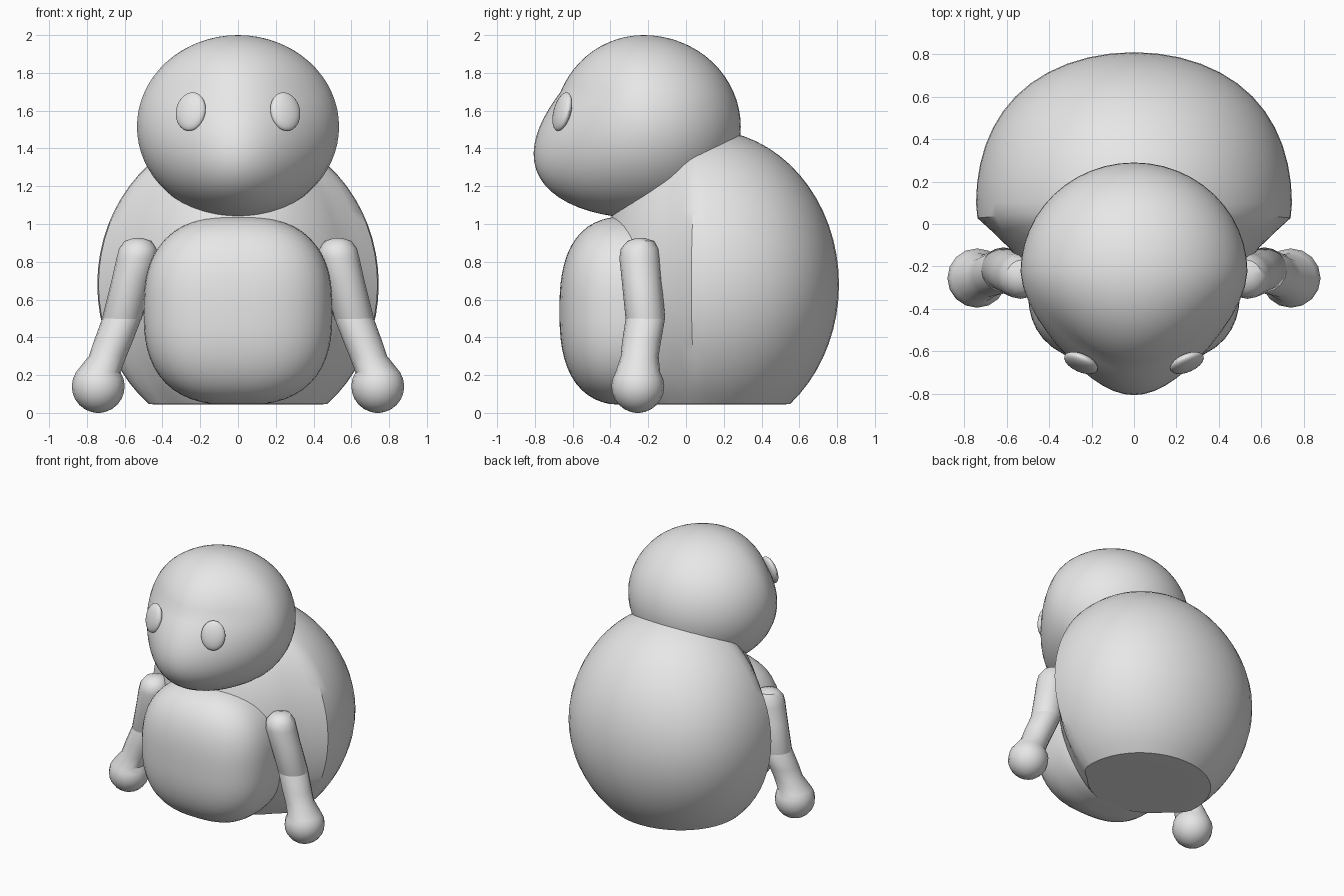
import bpy, bmesh, math
from mathutils import Vector, Matrix

if "Cube" in bpy.data.objects:
    bpy.data.objects.remove(bpy.data.objects["Cube"], do_unlink=True)

GREY = (0.8, 0.8, 0.8, 1.0)
grey = bpy.data.materials.new("plain_grey")
grey.use_nodes = True
grey.diffuse_color = GREY
grey.node_tree.nodes["Principled BSDF"].inputs["Base Color"].default_value = GREY


def finish(bm, name):
    """Turn a bmesh into a smooth grey object."""
    bmesh.ops.recalc_face_normals(bm, faces=bm.faces)
    mesh = bpy.data.meshes.new(name)
    bm.to_mesh(mesh)
    bm.free()
    mesh.materials.append(grey)
    obj = bpy.data.objects.new(name, mesh)
    bpy.context.collection.objects.link(obj)
    bpy.ops.object.select_all(action='DESELECT')
    obj.select_set(True)
    bpy.context.view_layer.objects.active = obj
    bpy.ops.object.shade_smooth_by_angle(angle=math.radians(35))
    return obj


def shaped_sphere(name, shape, segments=48, rings=32):
    """Unit sphere whose every point is moved by the shape rule."""
    bm = bmesh.new()
    bmesh.ops.create_uvsphere(bm, u_segments=segments, v_segments=rings, radius=1)
    for v in bm.verts:
        v.co = shape(v.co.copy())
    return finish(bm, name)


def clamp(t):
    return max(0.0, min(1.0, t))


def soft_power(t, p):
    return math.copysign(abs(t) ** p, t)


def loft(name, rings, side, sides=16):
    """Closed limb through horizontal rings of (x, y, z, radius)."""
    bm = bmesh.new()
    loops = []
    for x, y, z, r in rings:
        loops.append([bm.verts.new((side * (x + r * math.cos(a)), y + r * math.sin(a), z))
                      for a in (math.tau * i / sides for i in range(sides))])
    for low, high in zip(loops, loops[1:]):
        for i in range(sides):
            j = (i + 1) % sides
            bm.faces.new((low[i], low[j], high[j], high[i]))
    bm.faces.new(loops[0])
    bm.faces.new(loops[-1])
    return finish(bm, name)


# Head: ellipsoid with a low muzzle pushed forward and narrowed
def head_shape(n):
    w = max(0.0, -n.y)
    push = max(-0.04, 0.035 - 0.2 * n.z)
    return Vector((0.535 * n.x * (1 - 0.3 * w ** 1.5),
                   -0.225 + 0.515 * n.y - push * w,
                   1.515 + 0.485 * n.z))


# Body: large rounded back, pinched in ahead of the sides, flat underneath
def body_shape(n):
    y = 0.1 + (0.71 if n.y > 0 else 0.55) * n.y
    pinch = 1 - 0.13 * clamp((0.02 - y) / 0.1) - 0.1 * clamp(-(y + 0.08) / 0.3)
    bulge = 1 + 0.12 * max(0.0, n.y) ** 2 * (1 - n.z ** 2)
    return Vector((0.745 * n.x * pinch * bulge, y, max(0.045, 0.68 + 0.82 * n.z)))


# Belly: boxy rounded pad on the front
def belly_shape(n):
    p = 2.6
    n = n / sum(abs(c) ** p for c in n) ** (1 / p)
    return Vector((0.5 * n.x, -0.3 + 0.37 * n.y, max(0.045, 0.54 + 0.5 * n.z)))


shaped_sphere("head", head_shape)
shaped_sphere("body", body_shape)
shaped_sphere("belly", belly_shape)

# Limb rings from bottom to top
UPPER_ARM = [(0.62, -0.215, 0.46, 0.09), (0.615, -0.215, 0.5, 0.105), (0.565, -0.235, 0.7, 0.105),
             (0.535, -0.245, 0.82, 0.108), (0.53, -0.245, 0.87, 0.1),
             (0.53, -0.24, 0.91, 0.07), (0.53, -0.24, 0.925, 0.025)]
FOREARM = [(0.69, -0.245, 0.3, 0.1), (0.66, -0.235, 0.38, 0.103),
           (0.615, -0.215, 0.5, 0.104), (0.59, -0.22, 0.58, 0.08)]
HAND_CENTRE, HAND_RADIUS = (0.74, -0.255, 0.14), 0.14

for side, label in ((1, "left"), (-1, "right")):
    # Arm: upper tube, then forearm flowing into a ball hand
    loft(label + "_upper_arm", UPPER_ARM, side)
    hx, hy, hz = HAND_CENTRE
    ball = [(hx, hy, hz - HAND_RADIUS * math.cos(a), max(0.01, HAND_RADIUS * math.sin(a)))
            for a in (math.pi * 0.68 * i / 8 for i in range(9))]
    loft(label + "_forearm_and_hand", ball + FOREARM, side)

    # Eye: flat oval lying on the face
    turn = (Matrix.Rotation(side * math.radians(24), 3, 'Z')
            @ Matrix.Rotation(math.radians(-15), 3, 'X'))
    shaped_sphere(label + "_eye",
                  lambda n: Vector((side * 0.25, -0.655, 1.595))
                  + turn @ Vector((0.085 * n.x, 0.035 * n.y, 0.105 * n.z)),
                  24, 16)
